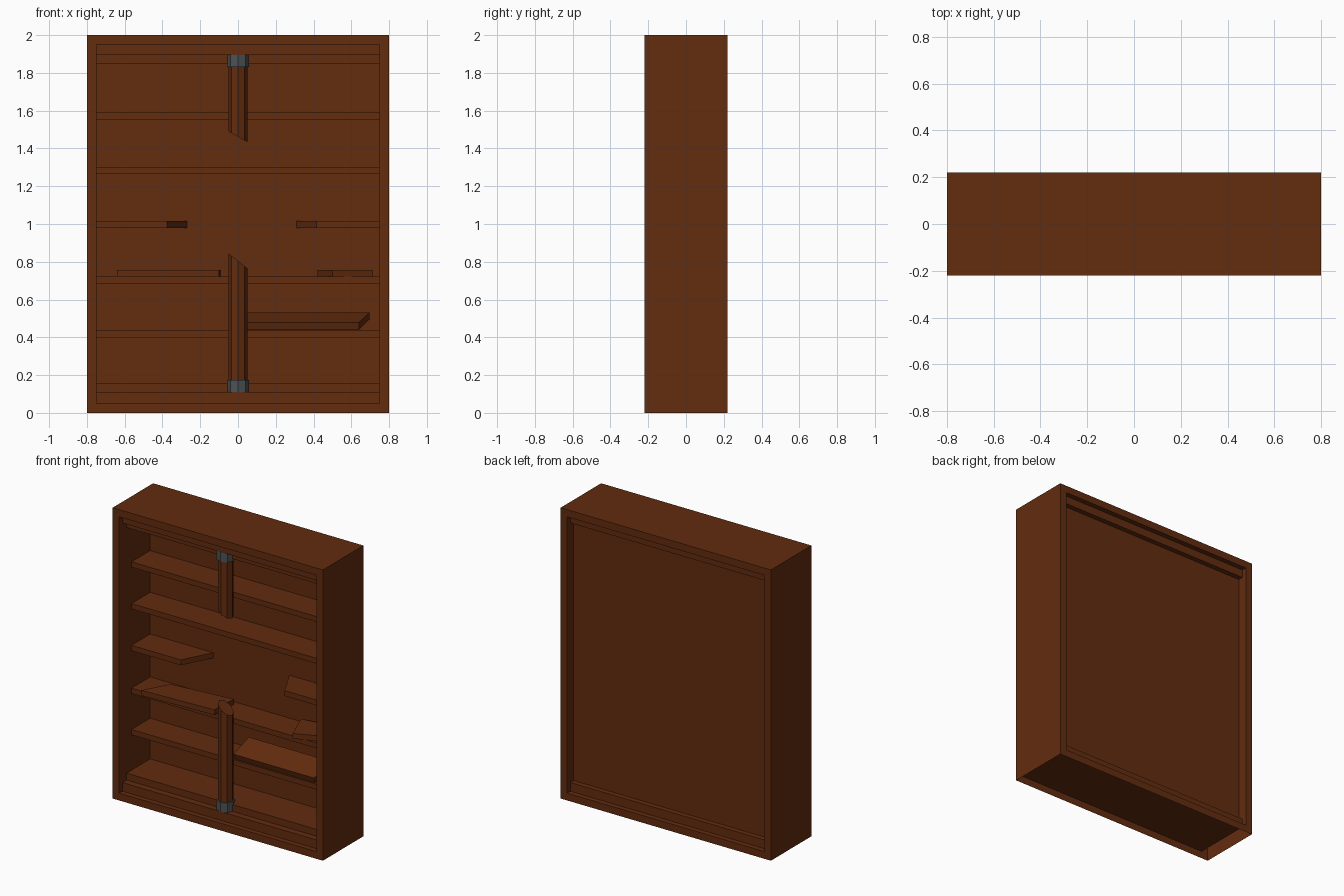
import bpy, bmesh, math
from mathutils import Matrix, Vector

if "Cube" in bpy.data.objects:
    bpy.data.objects.remove(bpy.data.objects["Cube"])


def material(name, color):
    m = bpy.data.materials.new(name)
    m.diffuse_color = (*color, 1)
    m.use_nodes = True
    m.node_tree.nodes["Principled BSDF"].inputs["Base Color"].default_value = m.diffuse_color
    return m


wood = material("brown wood", (0.125, 0.025, 0.0045))
iron = material("grey iron", (0.075, 0.085, 0.09))


def finish(name, bm, mat):
    bmesh.ops.recalc_face_normals(bm, faces=bm.faces[:])
    me = bpy.data.meshes.new(name)
    bm.to_mesh(me)
    bm.free()
    me.materials.append(mat)
    ob = bpy.data.objects.new(name, me)
    bpy.context.scene.collection.objects.link(ob)
    return ob


def slab(name, outline, z0, z1, mat=wood):
    """Flat board: outline in x/y, raised from z0 to z1."""
    bm = bmesh.new()
    low = [bm.verts.new((x, y, z0)) for x, y in outline]
    high = [bm.verts.new((x, y, z1)) for x, y in outline]
    bm.faces.new(low[::-1])
    bm.faces.new(high)
    for i in range(len(low)):
        j = (i + 1) % len(low)
        bm.faces.new((low[i], low[j], high[j], high[i]))
    return finish(name, bm, mat)


def box(name, x0, x1, y0, y1, z0, z1):
    return slab(name, [(x0, y0), (x1, y0), (x1, y1), (x0, y1)], z0, z1)


def post(name, y, r, z0, z1, mat, cut=None):
    """Octagonal post, corner to the front; cut = (point, normal) removes the broken end."""
    bm = bmesh.new()
    bmesh.ops.create_cone(bm, cap_ends=True, segments=8, radius1=r, radius2=r, depth=z1 - z0)
    bmesh.ops.translate(bm, verts=bm.verts[:], vec=(0, y, (z0 + z1) / 2))
    if cut:
        bmesh.ops.bisect_plane(bm, geom=bm.verts[:] + bm.edges[:] + bm.faces[:],
                               plane_co=cut[0], plane_no=cut[1], clear_outer=True)
        bmesh.ops.holes_fill(bm, edges=[e for e in bm.edges if e.is_boundary])
    return finish(name, bm, mat)


# Hollow-walled case, open underneath
bm = bmesh.new()
loops = []
for hx, z0, z1 in ((0.8, 0, 2), (0.75, 0.05, 1.95)):
    for y in (-0.22, 0.22):
        loops.append([bm.verts.new(p) for p in
                      ((-hx, y, z0), (hx, y, z0), (hx, y, z1), (-hx, y, z1))])
outer_front, outer_back, inner_front, inner_back = loops
for i in range(4):
    j = (i + 1) % 4
    for a, b, is_outer in ((outer_front, inner_front, False), (inner_front, inner_back, False),
                           (inner_back, outer_back, False), (outer_back, outer_front, True)):
        if not (is_outer and i == 0):
            bm.faces.new((a[i], a[j], b[j], b[i]))
finish("case", bm, wood)

# Back panel
box("back_panel", -0.75, 0.75, 0.117, 0.15, 0.05, 1.95)

# Stepped rails and boards at bottom and top
box("bottom_rail", -0.75, 0.75, -0.185, 0.185, 0.05, 0.11)
box("top_rail", -0.75, 0.75, -0.185, 0.185, 1.895, 1.95)
box("bottom_board", -0.75, 0.75, -0.14, 0.117, 0.11, 0.157)
box("top_board", -0.75, 0.75, -0.14, 0.117, 1.847, 1.895)

# Whole shelves
for i, z in enumerate((0.4, 0.684, 1.266, 1.553)):
    box(f"shelf_{i + 1}", -0.75, 0.75, -0.086, 0.117, z, z + 0.037)

# Broken shelf halves
slab("broken_shelf_left", [(-0.75, -0.086), (-0.375, -0.086), (-0.27, 0.117), (-0.75, 0.117)], 0.979, 1.016)
slab("broken_shelf_right", [(0.415, -0.086), (0.75, -0.086), (0.75, 0.117), (0.31, 0.117)], 0.979, 1.016)

# Fallen pieces lying on the shelf below
slab("fallen_piece_left", [(-0.64, -0.14), (-0.10, -0.115), (-0.09, 0.085), (-0.54, 0.04)], 0.721, 0.757)
slab("fallen_piece_right", [(0.50, -0.12), (0.715, -0.03), (0.61, 0.115), (0.42, 0.085)], 0.721, 0.757)

# Fallen plank, tilted with its back edge raised
plank = slab("tilted_plank", [(0.03, 0), (0.64, 0), (0.695, 0.175), (0.03, 0.175)], 0, 0.04)
plank.data.transform(Matrix.Translation((0, -0.08, 0.44)) @ Matrix.Rotation(math.radians(18), 4, "X"))

# Broken octagonal post with iron collars
Y = -0.133
post("lower_post", Y, 0.05, 0.11, 0.95, wood, (Vector((0, Y, 0.805)), Vector((0.62, 0, 0.78))))
post("upper_post", Y, 0.05, 1.35, 1.895, wood, (Vector((0, Y, 1.462)), Vector((-0.49, 0, -0.87))))
post("lower_collar", Y, 0.058, 0.11, 0.175, iron)
post("upper_collar", Y, 0.058, 1.83, 1.895, iron)
